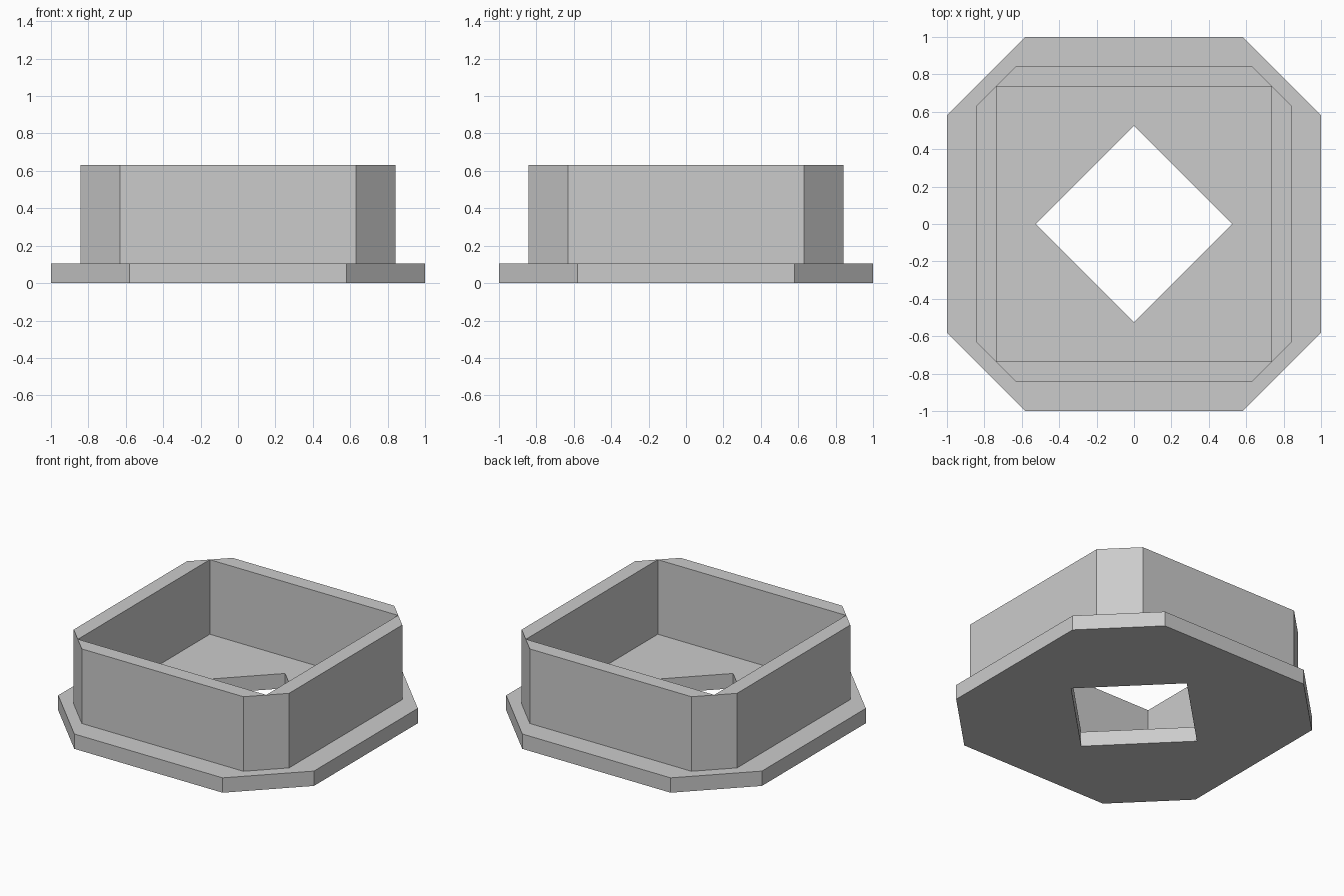
import bpy
import bmesh
from mathutils import Matrix, Vector

cube = bpy.data.objects.get("Cube")
if cube:
    bpy.data.objects.remove(cube, do_unlink=True)

# Single grey material
grey = bpy.data.materials.new("light_grey")
grey.use_nodes = True
grey.diffuse_color = (0.6, 0.6, 0.6, 1)
grey.node_tree.nodes["Principled BSDF"].inputs["Base Color"].default_value = grey.diffuse_color


def octagon_ring(name, side, inner, bottom, top):
    """Octagon with a four-cornered opening; one side and one inner corner
    are turned through four quarter turns, then the ring is raised."""
    bm = bmesh.new()
    quarters = []
    for turn in range(4):
        spin = Matrix.Rotation(turn * 1.5707963, 3, 'Z')
        quarters.append([bm.verts.new(spin @ Vector((x, y, bottom)))
                         for x, y in (*side, inner)])
    for i, (a, b, p) in enumerate(quarters):
        next_a, _, next_p = quarters[(i + 1) % 4]
        bm.faces.new((a, b, p))
        bm.faces.new((b, next_a, next_p, p))

    raised = bmesh.ops.extrude_face_region(bm, geom=bm.faces[:])["geom"]
    bmesh.ops.translate(bm, vec=(0, 0, top - bottom),
                        verts=[v for v in raised if isinstance(v, bmesh.types.BMVert)])
    bmesh.ops.recalc_face_normals(bm, faces=bm.faces[:])

    mesh = bpy.data.meshes.new(name)
    bm.to_mesh(mesh)
    bm.free()
    mesh.materials.append(grey)
    obj = bpy.data.objects.new(name, mesh)
    bpy.context.collection.objects.link(obj)
    return obj


# Base plate with a diamond-shaped hole
octagon_ring("base_plate", ((1, -0.58), (1, 0.58)), (0.526, 0), 0, 0.105)

# Chamfered wall around a square well; inner corners reach the chamfers
octagon_ring("upper_wall", ((0.842, 0.632), (0.632, 0.842)), (0.736, 0.736), 0.105, 0.632)
